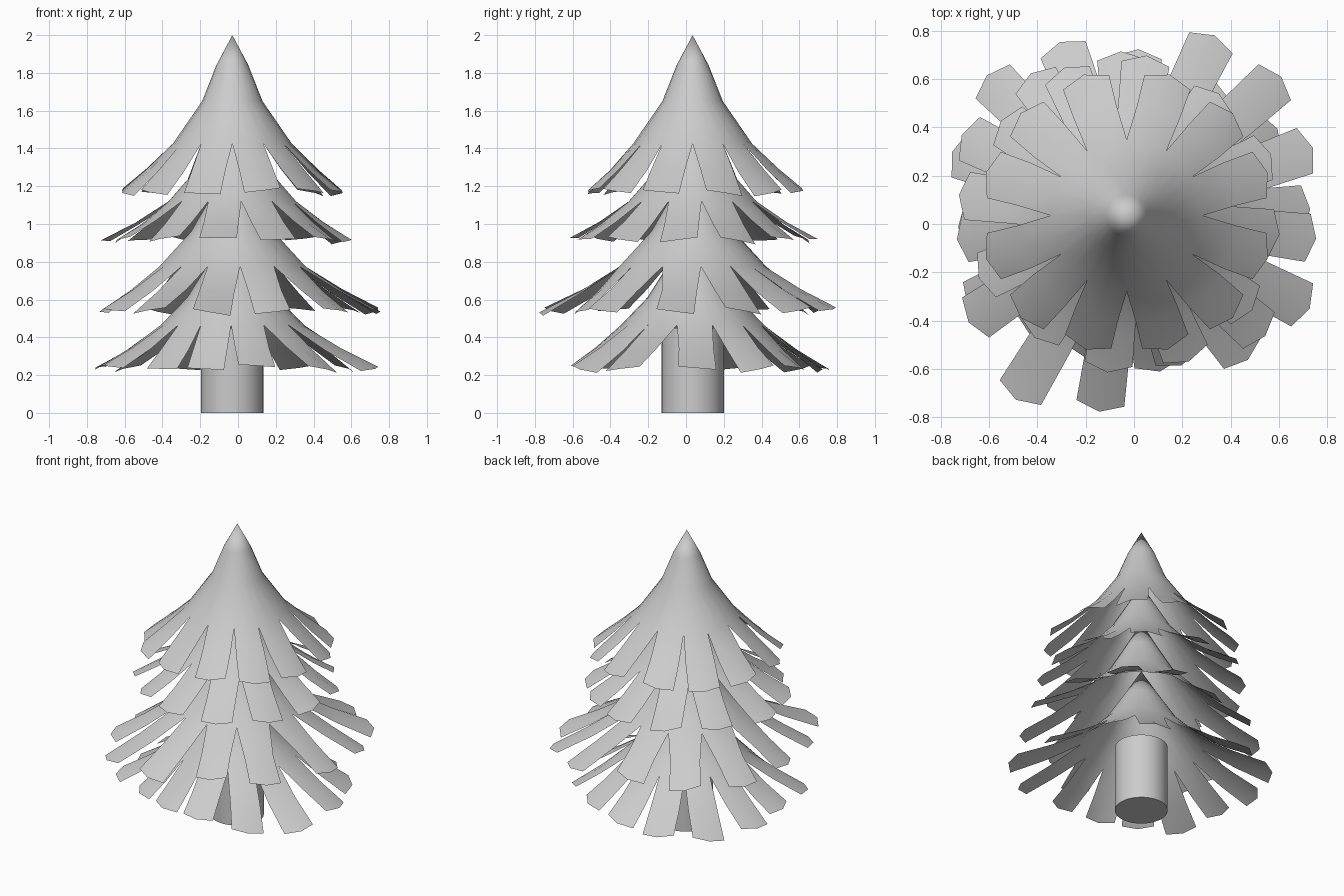
import bpy, bmesh, math, random
from mathutils import Vector

if "Cube" in bpy.data.objects:
    bpy.data.objects.remove(bpy.data.objects["Cube"])

random.seed(4)
CX, CY = -0.03, 0.035


def smooth(obj, angle):
    bpy.ops.object.select_all(action='DESELECT')
    obj.select_set(True)
    bpy.context.view_layer.objects.active = obj
    bpy.ops.object.shade_smooth_by_angle(angle=math.radians(angle))


def tier(name, apex, rings, leaves, tip_z, half_w=0.1):
    """Open cone skirt whose lower edge splits into drooping leaf strips."""
    bm = bmesh.new()
    n = len(leaves)
    # columns alternate: notch, leaf centre, notch, ...
    cols = []
    for i, (a, _) in enumerate(leaves):
        prev = leaves[i - 1][0] - (360 if i == 0 else 0)
        cols += [math.radians((prev + a) / 2), math.radians(a)]
    m = 2 * n
    top = bm.verts.new((CX, CY, apex))
    rows = [[bm.verts.new((CX + r * math.cos(a), CY + r * math.sin(a), z))
             for a in cols] for r, z in rings]
    for j in range(m):
        bm.faces.new((top, rows[0][j], rows[0][(j + 1) % m]))
    for upper, lower in zip(rows, rows[1:]):
        for j in range(m):
            k = (j + 1) % m
            bm.faces.new((upper[j], lower[j], lower[k], upper[k]))
    # leaf strips
    r0, z0 = rings[-1]
    for i, (deg, r) in enumerate(leaves):
        a = math.radians(deg)
        out = Vector((math.cos(a), math.sin(a), 0))
        side = Vector((-math.sin(a), math.cos(a), 0))
        base = [rows[-1][2 * i], rows[-1][2 * i + 1], rows[-1][(2 * i + 2) % m]]
        tz = tip_z + random.uniform(-0.01, 0.01)
        twist = random.uniform(-0.02, 0.02)
        for t, bulge in ((0.5, 0.012), (1.0, 0.0)):
            row = []
            for s in (-1, 0, 1):
                rad = r0 + (r - r0) * t - (0.035 * t if s else 0)
                w = 0.085 + (half_w - 0.085) * t
                z = z0 + (tz - z0) * t - bulge + s * twist * t
                p = Vector((CX, CY, z)) + out * rad + side * (s * w)
                row.append(bm.verts.new(p))
            for q in range(2):
                bm.faces.new((base[q], row[q], row[q + 1], base[q + 1]))
            base = row
    me = bpy.data.meshes.new(name)
    bm.normal_update()
    bm.to_mesh(me)
    bm.free()
    obj = bpy.data.objects.new(name, me)
    bpy.context.collection.objects.link(obj)
    smooth(obj, 40)
    return obj


# trunk
bpy.ops.mesh.primitive_cylinder_add(vertices=32, radius=0.165, depth=0.45,
                                    location=(CX, CY, 0.225))
trunk = bpy.context.object
trunk.name = "trunk"
smooth(trunk, 30)

# foliage, top to bottom
tier("foliage_top", 2.0, [(0.085, 1.84), (0.16, 1.65), (0.315, 1.425)],
     [(a, 0.58 if -110 < a < -60 else 0.61) for a in
      (-163, -136, -107, -73, -44, -17, 17, 44, 73, 107, 136, 163)], 1.17)
tier("foliage_upper", 1.62, [(0.1, 1.45), (0.2, 1.28), (0.34, 1.12)],
     [(-157 + 30 * i, 0.70 if i == 11 else 0.65 + random.uniform(-0.02, 0.02))
      for i in range(12)], 0.92)
tier("foliage_middle", 1.35, [(0.11, 1.15), (0.22, 0.96), (0.39, 0.775)],
     [(-172, .71), (-146, .79), (-121, .89), (-98, .82), (-70, .66), (-41, .76),
      (-7, .79), (20, .82), (42, .86), (64, .83), (92, .68), (124, .71), (154, .76)], 0.54)
tier("foliage_bottom", 1.0, [(0.12, 0.8), (0.24, 0.61), (0.38, 0.465)],
     [(-176, .70), (-150, .76), (-128, .64), (-104, .62), (-78, .66), (-50, .78),
      (-27, .85), (2, .76), (30, .72), (58, .67), (86, .69), (111, .77),
      (135, .82), (160, .77)], 0.24)
